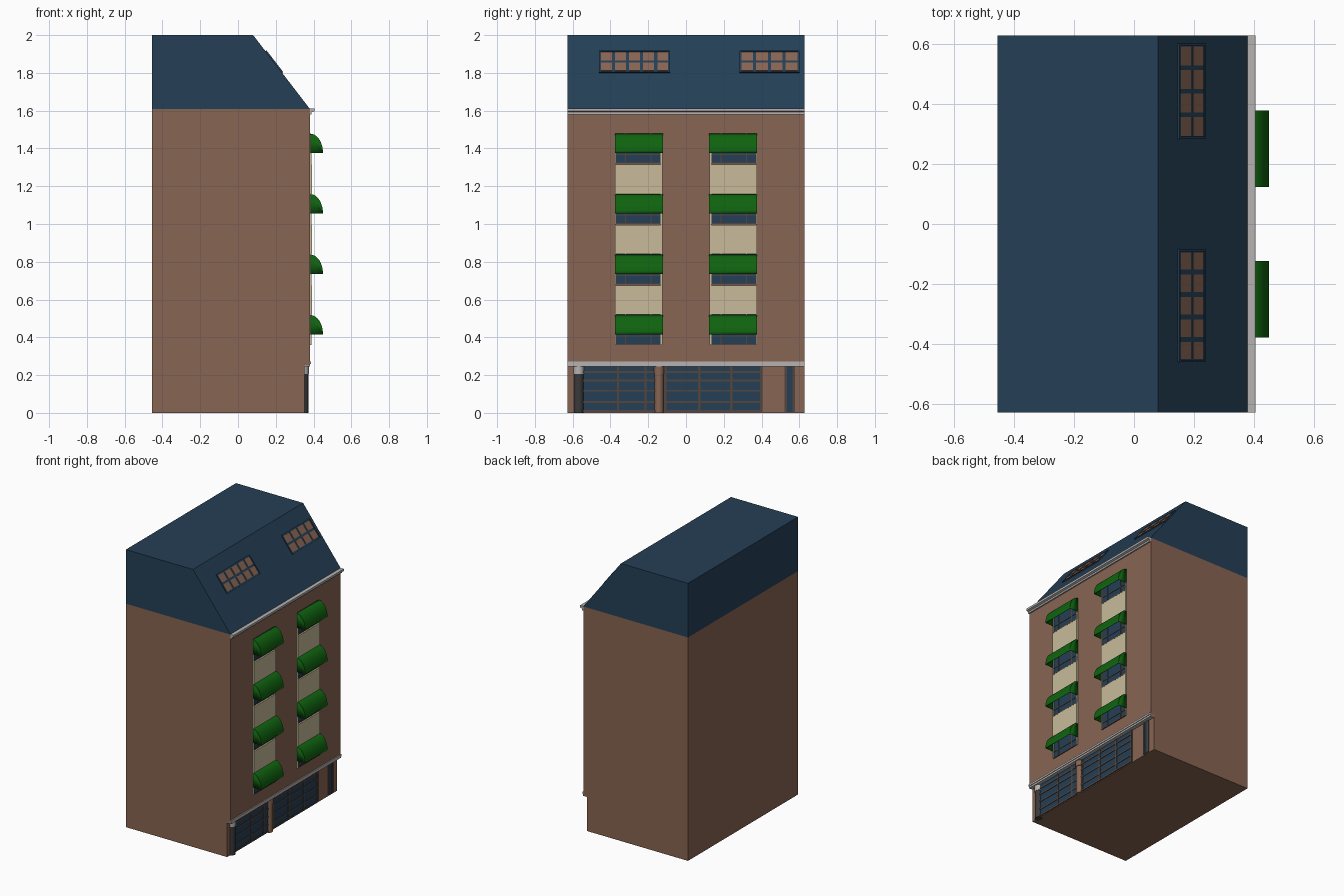
import bpy, bmesh, math
from mathutils import Matrix, Vector

if "Cube" in bpy.data.objects:
    bpy.data.objects.remove(bpy.data.objects["Cube"])


def material(name, rgb):
    m = bpy.data.materials.new(name)
    m.diffuse_color = (*rgb, 1)
    m.use_nodes = True
    m.node_tree.nodes["Principled BSDF"].inputs["Base Color"].default_value = m.diffuse_color
    return m


BRICK = material("brick brown", (0.245, 0.128, 0.085))
SLATE = material("slate blue", (0.018, 0.050, 0.092))
GREEN = material("awning green", (0.005, 0.125, 0.005))
BEIGE = material("beige panel", (0.58, 0.50, 0.32))
STONE = material("light stone", (0.47, 0.45, 0.44))
DARK = material("dark grey", (0.042, 0.042, 0.045))
FRAME = material("bronze frame", (0.085, 0.06, 0.048))


def finish(name, bm, mat, matrix=None, smooth=False):
    bmesh.ops.recalc_face_normals(bm, faces=bm.faces)
    me = bpy.data.meshes.new(name)
    bm.to_mesh(me)
    bm.free()
    me.materials.append(mat)
    ob = bpy.data.objects.new(name, me)
    bpy.context.collection.objects.link(ob)
    if matrix:
        ob.matrix_world = matrix
    if smooth:
        bpy.ops.object.select_all(action='DESELECT')
        ob.select_set(True)
        bpy.context.view_layer.objects.active = ob
        bpy.ops.object.shade_smooth_by_angle(angle=math.radians(35))
    return ob


def boxes(name, spans, mat, matrix=None):
    """Each span is x0, x1, y0, y1, z0, z1."""
    bm = bmesh.new()
    for x0, x1, y0, y1, z0, z1 in spans:
        m = Matrix.Translation(((x0 + x1) / 2, (y0 + y1) / 2, (z0 + z1) / 2))
        m = m @ Matrix.Diagonal((x1 - x0, y1 - y0, z1 - z0, 1))
        bmesh.ops.create_cube(bm, size=1, matrix=m)
    return finish(name, bm, mat, matrix)


def prism(name, profile, y0, y1, mat):
    bm = bmesh.new()
    f = bm.faces.new([bm.verts.new((x, y0, z)) for x, z in profile])
    r = bmesh.ops.extrude_face_region(bm, geom=[f])
    bmesh.ops.translate(bm, vec=(0, y1 - y0, 0),
                        verts=[v for v in r["geom"] if isinstance(v, bmesh.types.BMVert)])
    return finish(name, bm, mat)


def column(name, x, y, r, z0, z1, mat):
    bm = bmesh.new()
    bmesh.ops.create_cone(bm, cap_ends=True, segments=24, radius1=r, radius2=r, depth=z1 - z0,
                          matrix=Matrix.Translation((x, y, (z0 + z1) / 2)))
    return finish(name, bm, mat, smooth=True)


W, BACK, FRONT, SHOP = 0.627, -0.455, 0.38, 0.352

# Main masses
prism("brick_body", [(BACK, 0), (SHOP, 0), (SHOP, 0.25), (FRONT, 0.25), (FRONT, 1.61), (BACK, 1.61)],
      -W, W, BRICK)
prism("mansard_roof", [(BACK, 1.61), (FRONT, 1.61), (0.08, 2.0), (BACK, 2.0)], -W, W, SLATE)

# Stepped cornice and shop ledge
prism("cornice", [(0.37, 1.58), (0.39, 1.58), (0.39, 1.592), (0.405, 1.597), (0.405, 1.612), (0.37, 1.612)],
      -W, W, STONE)
prism("shop_ledge", [(SHOP, 0.245), (0.382, 0.245), (0.382, 0.258), (0.387, 0.258), (0.387, 0.272), (SHOP, 0.272)],
      -W, W, STONE)

# Window bays, mirrored about y = 0
sills = [0.36 + 0.32 * i for i in range(4)]


def awning(name, y0, y1, zb):
    """Quarter-round hood with closed ends and an open underside."""
    bm = bmesh.new()
    n, cx = 10, 0.383
    arc = [(cx + 0.067 * math.sin(i / n * math.pi / 2), zb + 0.103 * math.cos(i / n * math.pi / 2))
           for i in range(n + 1)]
    ends = [[bm.verts.new((x, y, z)) for x, z in arc] for y in (y0, y1)]
    for a, b, c, d in zip(ends[0], ends[0][1:], ends[1][1:], ends[1]):
        bm.faces.new((a, b, c, d))
    for y, e in zip((y0, y1), ends):
        bm.faces.new([bm.verts.new((cx, y, zb))] + e)
    ob = finish(name, bm, GREEN, smooth=True)
    mod = ob.modifiers.new("thickness", 'SOLIDIFY')
    mod.thickness = 0.004
    mod.offset = -1


for side, label in ((-1, "left"), (1, "right")):
    def span(x0, x1, a, b, z0, z1):
        lo, hi = sorted((side * a, side * b))
        return (x0, x1, lo, hi, z0, z1)

    boxes(f"{label}_bay_trim", [span(FRONT - 0.01, 0.389, 0.125, 0.134, 0.36, 1.47),
                                span(FRONT - 0.01, 0.389, 0.371, 0.376, 0.36, 1.47)], BEIGE)
    boxes(f"{label}_panels", [span(FRONT - 0.01, 0.391, 0.125, 0.376, z + 0.16, z + 0.315)
                              for z in sills[:3]], BEIGE)
    boxes(f"{label}_window_glass", [span(FRONT - 0.01, 0.383, 0.134, 0.371, z, z + 0.16)
                                    for z in sills], SLATE)
    bars = []
    for z in sills:
        bars += [span(FRONT, 0.386, y - 0.003, y + 0.003, z, z + 0.16) for y in (0.185, 0.32)]
        bars += [span(FRONT, 0.386, 0.134, 0.371, h - 0.003, h + 0.003) for h in (z + 0.003, z + 0.048)]
    boxes(f"{label}_window_bars", bars, FRAME)
    for i, z in enumerate(sills):
        lo, hi = sorted((side * 0.123, side * 0.377))
        awning(f"{label}_awning_{i + 1}", lo, hi, z + 0.055)

# Shop front glazing and bars
G0, G1, B1 = SHOP - 0.01, 0.355, 0.359
panes = [(-0.545, -0.165), (-0.12, 0.402), (0.525, 0.572)]
boxes("shop_glass", [(G0, G1, a, b, 0.005, 0.245) for a, b in panes], SLATE)
bars = [(G0, B1, a, b, z - 0.005, z + 0.005)
        for a, b in panes[:2] for z in (0.01, 0.058, 0.117, 0.172, 0.217)]
bars += [(G0, B1, y - 0.006, y + 0.006, 0.005, 0.245)
         for y in (-0.36, -0.215, -0.11, 0.07, 0.24, 0.398, 0.528, 0.57)]
boxes("shop_bars", bars, FRAME)

# Shop columns
column("dark_column", 0.346, -0.568, 0.027, 0, 0.205, DARK)
column("dark_column_cap", 0.346, -0.568, 0.029, 0.205, 0.247, STONE)
column("brick_column", 0.349, -0.143, 0.024, 0, 0.205, BRICK)
column("brick_column_cap", 0.349, -0.143, 0.028, 0.205, 0.247, BRICK)

# Roof windows, laid on the slope: local x runs down the slope, z points out
slope = (Matrix.Translation(Vector((0.08, 0, 2.0)))
         @ Matrix.Rotation(math.atan2(0.39, 0.30), 4, 'Y'))
for label, start, count, pitch, width in (("left", -0.45, 5, 0.0745, 0.058), ("right", 0.293, 4, 0.078, 0.063)):
    end = start + pitch * (count - 1) + width
    frame = [(x, x + 0.008, start - 0.01, end + 0.01, -0.01, 0.007) for x in (0.107, 0.245)]
    frame += [(0.107, 0.253, y, y + 0.008, -0.01, 0.007) for y in (start - 0.01, end + 0.002)]
    frame.append((0.11, 0.25, start - 0.006, end + 0.006, -0.01, 0.002))
    boxes(f"{label}_roof_window_frame", frame, SLATE, slope)
    boxes(f"{label}_roof_window_panes",
          [(x, x + 0.054, start + i * pitch, start + i * pitch + width, -0.005, 0.005)
           for i in range(count) for x in (0.118, 0.187)], BRICK, slope)
